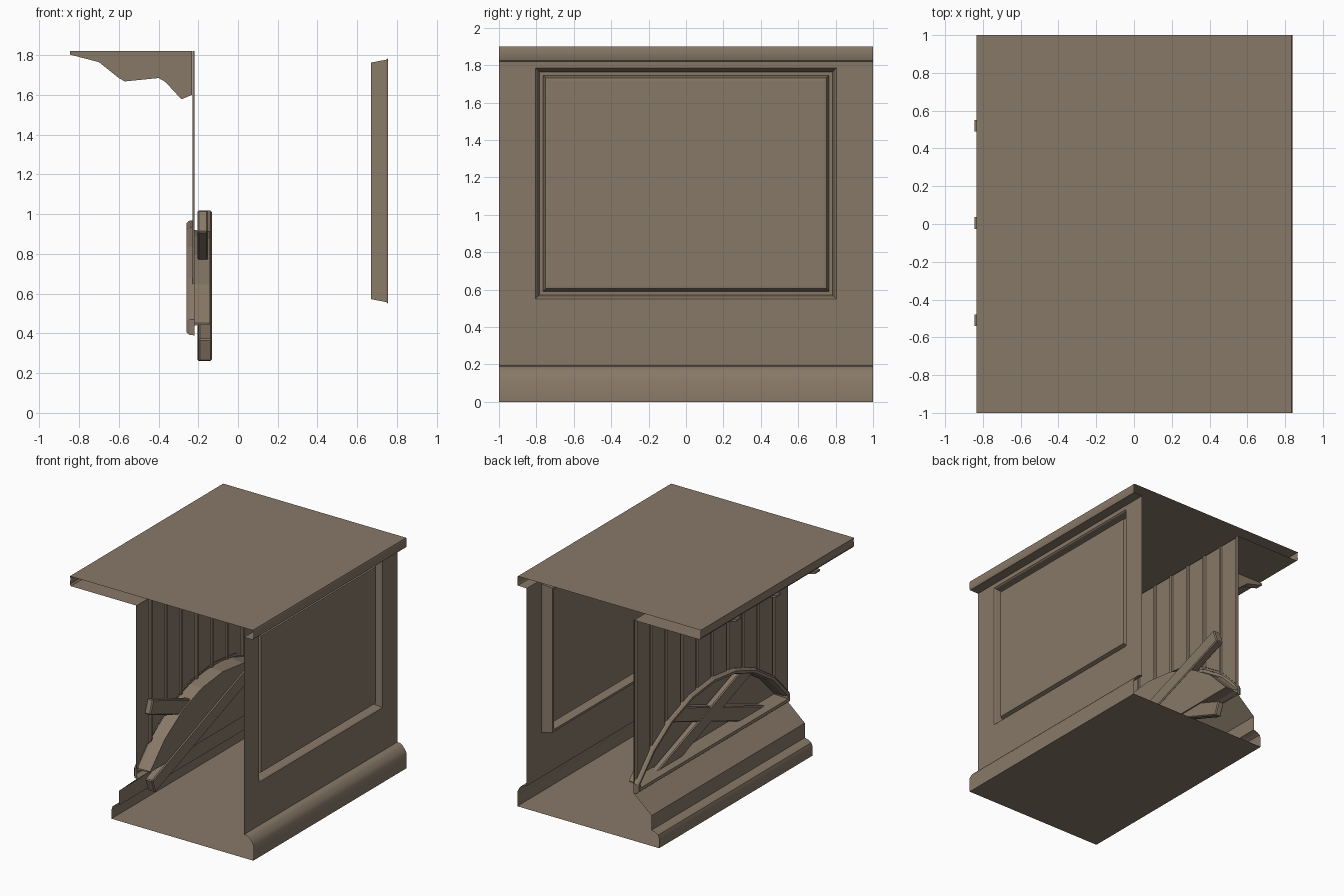
import bpy, bmesh, math
from mathutils import Matrix

if "Cube" in bpy.data.objects:
    bpy.data.objects.remove(bpy.data.objects["Cube"])

mat = bpy.data.materials.new("weathered_brown")
mat.diffuse_color = (0.245, 0.19, 0.137, 1)
mat.use_nodes = True
mat.node_tree.nodes["Principled BSDF"].inputs["Base Color"].default_value = mat.diffuse_color


def finish(name, bm):
    bmesh.ops.recalc_face_normals(bm, faces=bm.faces)
    me = bpy.data.meshes.new(name)
    bm.to_mesh(me)
    bm.free()
    ob = bpy.data.objects.new(name, me)
    me.materials.append(mat)
    bpy.context.collection.objects.link(ob)
    return ob


def loft(bm, loops, closed=True, cap=False):
    """Bridge successive point loops with quads; optionally cap the last."""
    rows = [[bm.verts.new(p) for p in lp] for lp in loops]
    n = len(rows[0])
    for a, b in zip(rows, rows[1:]):
        for i in range(n if closed else n - 1):
            j = (i + 1) % n
            bm.faces.new((a[i], a[j], b[j], b[i]))
    if cap:
        bm.faces.new(rows[-1])
    return rows


def sheet(name, profile):
    """Open x-z profile swept along y."""
    bm = bmesh.new()
    loft(bm, [[(x, y, z) for x, z in profile] for y in (-1, 1)], closed=False)
    ob = finish(name, bm)
    ob.data.shade_smooth()
    ob.data.set_sharp_from_angle(angle=math.radians(40))


def prism(name, profile, y, w):
    """Closed x-z profile with thickness w around y."""
    bm = bmesh.new()
    rows = loft(bm, [[(x, y + s * w / 2, z) for x, z in profile] for s in (-1, 1)], cap=True)
    bm.faces.new(rows[0])
    finish(name, bm)


# Roof slab, its edge mouldings and the soffit over the set-back side
sheet("roof_and_cornice", [
    (-0.225, 1.82), (-0.825, 1.82), (-0.835, 1.835), (-0.83, 1.88), (-0.835, 1.9),
    (0.835, 1.9), (0.84, 1.885), (0.84, 1.83), (0.835, 1.822), (0.755, 1.82)])

# Floor with stepped plinth on the left and moulded skirting on the right
sheet("floor_and_plinth", [
    (-0.225, 0.39), (-0.385, 0.25), (-0.385, 0.13), (-0.42, 0.12), (-0.445, 0.105),
    (-0.455, 0.075), (-0.455, 0), (0.84, 0), (0.84, 0.12), (0.825, 0.15), (0.805, 0.175),
    (0.785, 0.19), (0.755, 0.193)])


# Right wall: panel framed by a deep narrow groove
def rect(off, x):
    y, z0, z1 = 0.805 - off, 0.55 + off, 1.785 - off
    return [(x, -y, z0), (x, y, z0), (x, y, z1), (x, -y, z1)]


bm = bmesh.new()
border = [(0.755, -1, 0.19), (0.755, 1, 0.19), (0.755, 1, 1.82), (0.755, -1, 1.82)]
steps = [(0, 0.755), (0.008, 0.745), (0.022, 0.67), (0.04, 0.67),
         (0.047, 0.71), (0.055, 0.735), (0.066, 0.737)]
loft(bm, [border] + [rect(o, x) for o, x in steps], cap=True)
finish("panelled_wall", bm)

# Arch geometry shared by the window and the wall above it
R, CZ = 1.25, -0.28


def arch(off, x, n=8):
    """Shallow arch on short upright sides, inset by off."""
    r, half = R - off, 1 - off
    a = math.asin(half / r)
    arc = [(x, r * math.sin(a * (2 * i / n - 1)), CZ + r * math.cos(a * (2 * i / n - 1)))
           for i in range(n + 1)]
    return [(x, -half, 0.39 + off)] + arc + [(x, half, 0.39 + off)]


# Planked left wall, grooved between ten boards, bottom follows the arch
bm = bmesh.new()
points = []
for i in range(10):
    y0 = -1 + 0.2 * i
    points += [(y0, -0.23), (y0 + 0.09, -0.23), (y0 + 0.17, -0.23),
               (y0 + 0.175, -0.218), (y0 + 0.195, -0.218)]
points.append((1, -0.23))
loft(bm, [[(x, y, CZ - 0.03 + math.sqrt(R * R - y * y)) for y, x in points],
          [(x, y, 1.82) for y, x in points]], closed=False)
finish("planked_wall", bm)

# Arched window: raised trim, deep reveal and closed back
bm = bmesh.new()
loft(bm, [arch(0, -0.22), arch(0.003, -0.245), arch(0.016, -0.26), arch(0.038, -0.256),
          arch(0.05, -0.225), arch(0.055, -0.14)], cap=True)
finish("arched_window", bm)


# Two crossed boards nailed over the window
def board(name, x0, x1, slope):
    bm = bmesh.new()
    bmesh.ops.create_cube(bm, size=1)
    bm.transform(Matrix.Translation(((x0 + x1) / 2, -0.04, 0.64))
                 @ Matrix.Rotation(slope, 4, 'X')
                 @ Matrix.Diagonal((x1 - x0, 1.86, 0.12, 1)))
    bmesh.ops.bevel(bm, geom=bm.edges[:], offset=0.008, segments=1, affect='EDGES')
    finish(name, bm)


board("cross_board_outer", -0.205, -0.15, -0.357)
board("cross_board_inner", -0.2, -0.131, 0.357)

# Roof brackets
bracket = [(-0.845, 1.82), (-0.845, 1.803), (-0.70, 1.765), (-0.60, 1.685), (-0.57, 1.668),
           (-0.40, 1.685), (-0.365, 1.665), (-0.285, 1.578), (-0.232, 1.60), (-0.232, 1.82)]
for k, y in enumerate((-0.51, 0.005, 0.52)):
    prism(f"roof_bracket_{k + 1}", bracket, y, 0.062)
